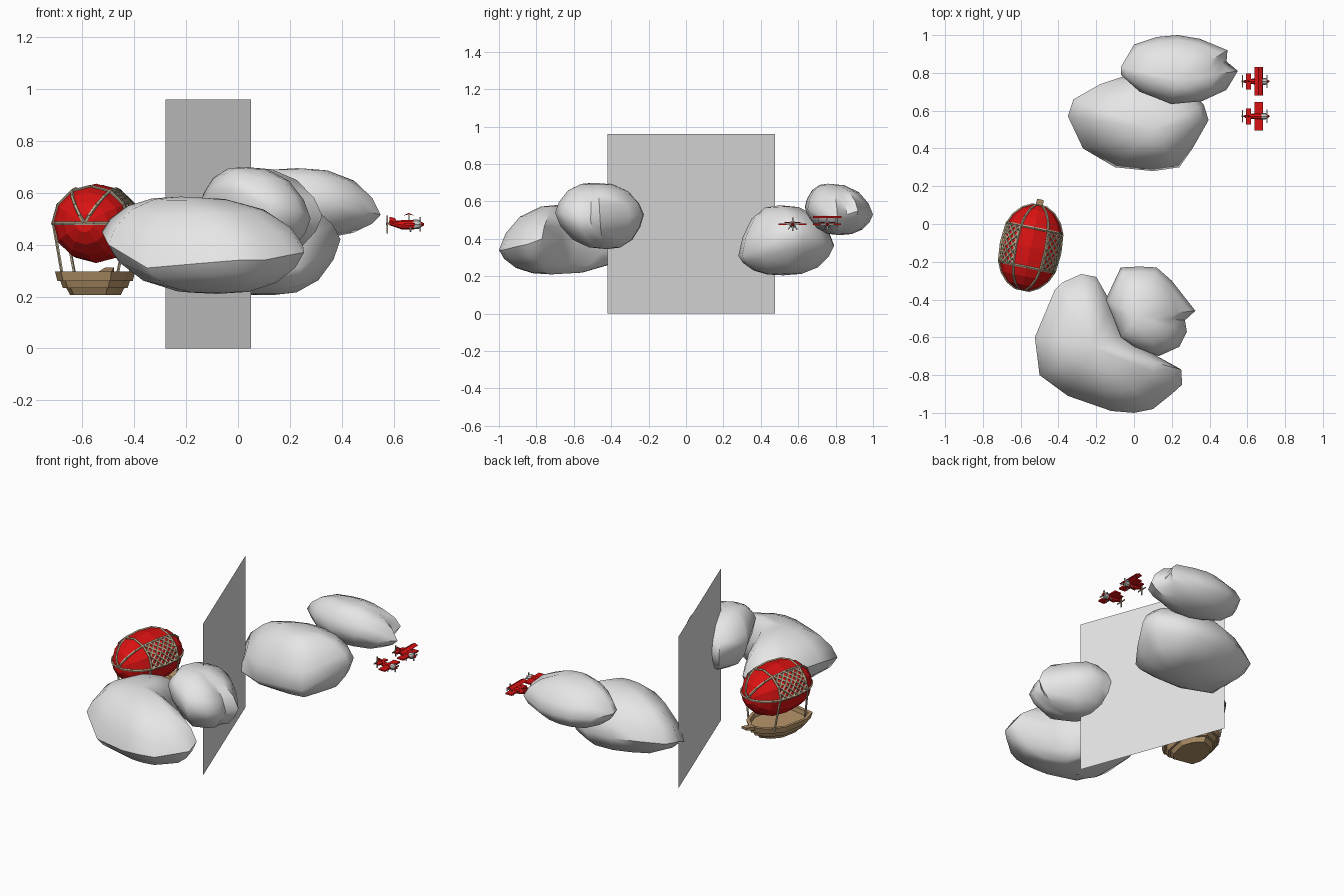
import bpy, bmesh, math
from mathutils import Vector, Matrix

if "Cube" in bpy.data.objects:
    bpy.data.objects.remove(bpy.data.objects["Cube"])


def material(name, r, g, b):
    m = bpy.data.materials.new(name)
    m.diffuse_color = (r, g, b, 1)
    m.use_nodes = True
    m.node_tree.nodes["Principled BSDF"].inputs["Base Color"].default_value = m.diffuse_color
    return m


WHITE = material("cloud_white", 0.79, 0.79, 0.79)
RED = material("red", 0.70, 0.006, 0.006)
ROPE = material("rope_beige", 0.50, 0.42, 0.28)
WOOD = material("wood_brown", 0.47, 0.30, 0.145)
GREY = material("metal_grey", 0.58, 0.58, 0.56)


def finish(name, bm, mat, matrix=None, smooth=None):
    bmesh.ops.recalc_face_normals(bm, faces=bm.faces)
    if matrix:
        bm.transform(matrix)
    me = bpy.data.meshes.new(name)
    bm.to_mesh(me)
    bm.free()
    me.materials.append(mat)
    ob = bpy.data.objects.new(name, me)
    bpy.context.collection.objects.link(ob)
    if smooth:
        bpy.ops.object.select_all(action='DESELECT')
        ob.select_set(True)
        bpy.context.view_layer.objects.active = ob
        bpy.ops.object.shade_smooth_by_angle(angle=math.radians(smooth))
    return ob


def loft(bm, rings, cap=True):
    """Skin closed rings of equal length; one-point rings become poles."""
    vs = [[bm.verts.new(p) for p in r] for r in rings]
    for a, b in zip(vs, vs[1:]):
        n = max(len(a), len(b))
        for i in range(n):
            j = (i + 1) % n
            if len(a) == 1:
                bm.faces.new((a[0], b[i], b[j]))
            elif len(b) == 1:
                bm.faces.new((a[i], a[j], b[0]))
            else:
                bm.faces.new((a[i], a[j], b[j], b[i]))
    if cap:
        for r in (vs[0], vs[-1]):
            if len(r) > 2:
                bm.faces.new(r)


def rod(bm, p, q, r, sides=5):
    p, q = Vector(p), Vector(q)
    d = q - p
    m = Matrix.Translation((p + q) / 2) @ d.to_track_quat('Z', 'Y').to_matrix().to_4x4()
    bmesh.ops.create_cone(bm, cap_ends=True, segments=sides, radius1=r, radius2=r,
                          depth=d.length, matrix=m)


def box(bm, c, size):
    bmesh.ops.create_cube(bm, size=1, matrix=Matrix.Translation(c) @ Matrix.Diagonal((*size, 1)))


# Clouds: a rim outline (x, y, z) puffed towards a low point and a high point
def cloud(name, rim, low, high):
    def ring(pole, s, f):
        px, py, pz = pole
        return [(px + s * (x - px), py + s * (y - py), z + f * (pz - z)) for x, y, z in rim]

    curve = [(.9, .36), (.68, .73), (.36, .95)]
    rings = [[low]] + [ring(low, s, f) for s, f in reversed(curve)] + [rim]
    rings += [ring(high, s, f) for s, f in curve] + [[high]]
    bm = bmesh.new()
    loft(bm, rings)
    finish(name, bm, WHITE, smooth=50)


cloud("front_large_cloud",
      [(-.42, -.35, .43), (-.38, -.31, .42), (-.28, -.265, .4), (-.2, -.28, .4), (-.12, -.42, .4),
       (-.05, -.58, .4), (.05, -.66, .4), (.25, -.77, .4), (.255, -.85, .37), (.2, -.9, .36),
       (.1, -.98, .34), (0, -1, .34), (-.12, -.99, .33), (-.35, -.91, .31), (-.5, -.8, .40),
       (-.525, -.6, .45)], (-.08, -.72, .21), (-.22, -.65, .585))
cloud("front_small_cloud",
      [(-.15, -.4, .54), (-.07, -.23, .52), (.03, -.225, .53), (.12, -.23, .53), (.2, -.3, .52),
       (.325, -.46, .51), (.27, -.51, .5), (.28, -.57, .5), (.24, -.65, .53), (.13, -.7, .54),
       (0, -.65, .61), (-.07, -.6, .61), (-.12, -.47, .57)], (.07, -.42, .345), (.02, -.49, .70))
cloud("back_large_cloud",
      [(-.35, .57, .35), (-.32, .66, .36), (-.18, .74, .37), (-.03, .79, .37), (.15, .79, .36),
       (.28, .74, .38), (.37, .63, .43), (.395, .55, .42), (.31, .4, .36), (.24, .3, .31),
       (.1, .28, .31), (-.1, .3, .29), (-.27, .4, .265)], (.13, .52, .205), (.1, .5, .58))
cloud("back_small_cloud",
      [(-.07, .83, .55), (0, .95, .54), (.12, .99, .53), (.23, 1, .53), (.35, .98, .53),
       (.495, .92, .55), (.49, .86, .53), (.55, .81, .515), (.49, .71, .53), (.36, .65, .56),
       (.2, .635, .57), (.03, .7, .57), (-.07, .79, .56)], (.22, .82, .42), (.23, .76, .695))

# Thin upright panel in the middle
bm = bmesh.new()
bm.faces.new([bm.verts.new(p) for p in
              ((.05, -.42, 0), (-.28, .475, 0), (-.28, .475, .96), (.05, -.42, .96))])
finish("upright_panel", bm, WHITE)

# Airship: local x is across, y runs to the bow, z is world height
SHIP = Matrix.Translation((-.547, -.125, 0)) @ Matrix.Rotation(math.radians(-11.5), 4, 'Z')
HUB = .482
PROFILE = [(-.226, .035), (-.2, .083), (-.155, .123), (-.1, .147), (0, .156),
           (.1, .147), (.155, .123), (.2, .083), (.226, .035)]


def skin(a, deg):
    """Point on the faceted balloon at length a and angle deg from the top."""
    for (a0, r0), (a1, r1) in zip(PROFILE, PROFILE[1:]):
        if a <= a1 + 1e-6:
            r = r0 + (r1 - r0) * (a - a0) / (a1 - a0)
            break
    r *= math.cos(math.radians(15)) / math.cos(math.radians(deg % 30 - 15))
    t = math.radians(deg)
    return (1.02 * r * math.sin(t), a, HUB + .98 * r * math.cos(t))


bm = bmesh.new()
loft(bm, [[skin(a, 30 * i) for i in range(12)] for a, r in PROFILE])
finish("balloon", bm, RED, SHIP)

# Balloon ropes: lengthwise lines and hoops over the upper half
bm = bmesh.new()
paths = [[skin(a, d) for a, r in PROFILE] for d in (-90, -30, 30, 90)]
paths += [[skin(a, d) for d in range(-90, 91, 30)] for a in (-.105, .105)]
for a in (-.225, .225):
    paths += [[skin(a, s * 90), (0, a, HUB), skin(a, s * 30)] for s in (-1, 1)]
for path in paths:
    for p, q in zip(path, path[1:]):
        rod(bm, p, q, .007)
finish("balloon_ropes", bm, ROPE, SHIP)

# Diagonal netting on both sides
bm = bmesh.new()
NA, ND = 5, 4
for side in (-1, 1):
    for i in range(NA):
        for j in range(ND):
            a0, a1 = -.1 + .2 * i / NA, -.1 + .2 * (i + 1) / NA
            d0, d1 = side * (30 + 60 * j / ND), side * (30 + 60 * (j + 1) / ND)
            rod(bm, skin(a0, d0), skin(a1, d1), .0068, 4)
            rod(bm, skin(a0, d1), skin(a1, d0), .0068, 4)
finish("balloon_netting", bm, ROPE, SHIP)

# Boat hull in three stepped tiers of planks, the top one hollow
HALF = [(.095, -.185), (.135, -.1), (.135, .06), (.085, .15)]
OUT = HALF + [(0, .205)] + [(-x, y) for x, y in reversed(HALF)]


def deck(s, z):
    return [(x * s, y * s, z) for x, y in OUT]


bm = bmesh.new()
loft(bm, [deck(.66, .206), deck(.76, .234)])
loft(bm, [deck(.84, .232), deck(.91, .262)])
loft(bm, [deck(.98, .260), deck(1.04, .296), deck(.92, .296), deck(.9, .268)])
finish("boat_hull", bm, WOOD, SHIP)
bm = bmesh.new()
loft(bm, [[(x, .18, z) for x, z in ((-.025, .272), (.025, .272), (.025, .297), (-.025, .297))],
          [(x, .26, z) for x, z in ((-.017, .298), (.017, .298), (.017, .312), (-.017, .312))]])
finish("bowsprit", bm, WOOD, SHIP)

# Hanging ropes between balloon and boat
bm = bmesh.new()
for sx in (-1, 1):
    for sy in (-1, 1):
        rod(bm, (sx * .108, sy * .12, .28), skin(sy * .11, sx * 90), .006)
finish("hanging_ropes", bm, ROPE, SHIP)


# Small propeller aircraft, nose towards +x
def aircraft(label, y, upper):
    place = Matrix.Translation((.65, y, .478))

    def ring(x, w, zl, zh, n=8):
        return [(x, w * math.cos(2 * math.pi * i / n),
                 (zl + zh) / 2 + (zh - zl) / 2 * math.sin(2 * math.pi * i / n)) for i in range(n)]

    bm = bmesh.new()
    loft(bm, [ring(-.066, .007, -.003, .014), ring(-.02, .015, -.019, .016), ring(.028, .018, -.02, .018)])
    box(bm, (.011, 0, 0), (.044, .15, .009))
    box(bm, (-.043, 0, .01), (.026, .085, .007))
    loft(bm, [[(x, yy, z) for x, z in ((-.068, .005), (-.035, .008), (-.045, .024), (-.065, .029))]
              for yy in (-.004, .004)])
    if upper:
        loft(bm, [[(x, yy, z) for x, z in ((-.013, .034), (.008, .038), (.03, .034), (.008, .044))]
                  for yy in (-.076, .076)])
    loft(bm, [ring(.055, .01, -.01, .01), ring(.067, .004, -.004, .004)])
    finish(label + "_body", bm, RED, place)

    # engine, wing struts and crossed nose blades
    bm = bmesh.new()
    loft(bm, [ring(.026, .018, -.019, .019), ring(.045, .018, -.018, .018), ring(.056, .012, -.012, .012)])
    box(bm, (.053, 0, 0), (.005, .07, .008))
    box(bm, (.053, 0, 0), (.005, .008, .056))
    for s in (-1, 1):
        rod(bm, (.015, s * .012, -.012), (.015, s * .024, -.028), .0035)
        if upper:
            rod(bm, (.009, s * .045, 0), (.009, s * .045, .036), .002)
    finish(label + "_engine", bm, GREY, place)

    # crossed tail blades on a short shaft
    bm = bmesh.new()
    rod(bm, (-.08, 0, .002), (-.06, 0, .004), .005)
    box(bm, (-.075, 0, 0), (.005, .066, .007))
    box(bm, (-.075, 0, 0), (.005, .007, .07))
    finish(label + "_tail_blades", bm, ROPE, place)


aircraft("near_aircraft", .57, False)
aircraft("far_aircraft", .755, True)
